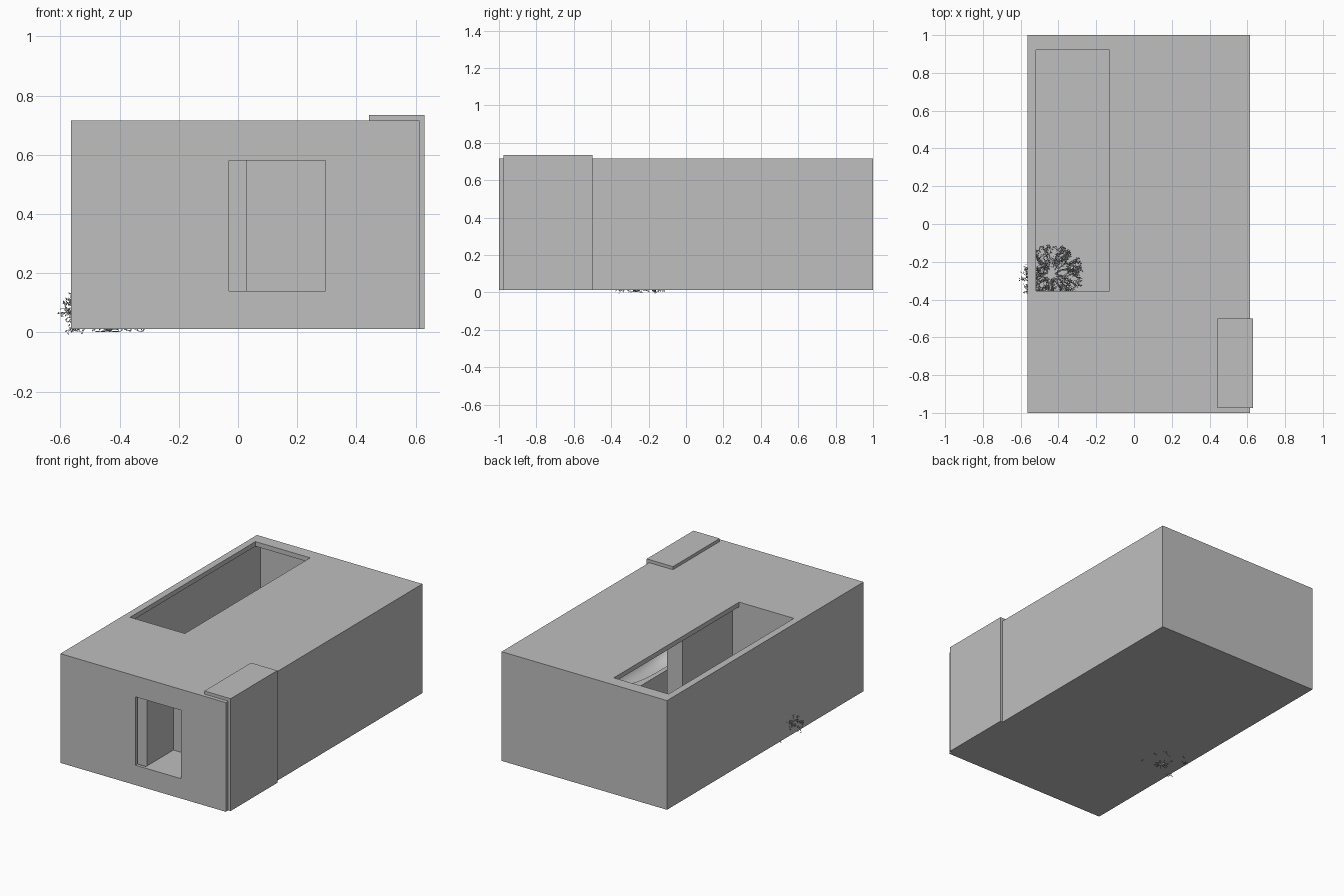
import bpy, bmesh, math, random
from mathutils import Vector

if "Cube" in bpy.data.objects:
    bpy.data.objects.remove(bpy.data.objects["Cube"], do_unlink=True)
random.seed(4)

GREY = (0.52, 0.52, 0.52, 1)
mat = bpy.data.materials.new("plain grey")
mat.use_nodes = True
mat.diffuse_color = GREY
mat.node_tree.nodes["Principled BSDF"].inputs["Base Color"].default_value = GREY


def make(name, bm):
    bmesh.ops.recalc_face_normals(bm, faces=bm.faces)
    mesh = bpy.data.meshes.new(name)
    bm.to_mesh(mesh)
    bm.free()
    mesh.materials.append(mat)
    obj = bpy.data.objects.new(name, mesh)
    bpy.context.scene.collection.objects.link(obj)
    return obj


def box(name, x, y, z):
    bm = bmesh.new()
    bmesh.ops.create_cube(bm, size=1)
    for v in bm.verts:
        v.co = [s[0] if c < 0 else s[1] for c, s in zip(v.co, (x, y, z))]
    return make(name, bm)


def cut(obj, *cutters):
    for cutter in cutters:
        cutter.hide_render = True
        mod = obj.modifiers.new("cut", "BOOLEAN")
        mod.operation, mod.solver, mod.object = "DIFFERENCE", "EXACT", cutter
        bpy.context.view_layer.objects.active = obj
        bpy.ops.object.modifier_apply(modifier=mod.name)
        bpy.data.objects.remove(cutter, do_unlink=True)


# Hollow house with a roof opening and a front window
shell = box("house_shell", (-.565, .613), (-1, 1), (.012, .715))
cut(shell,
    box("cavity_cutter", (-.525, .595), (-.98, .98), (.03, .685)),
    box("roof_cutter", (-.52, -.13), (-.355, .92), (.6, .8)),
    box("window_cutter", (-.03, .295), (-1.1, -.9), (.14, .58)))

# Interior walls and the raised floor of the front room
box("courtyard_side_wall", (-.08, .03), (-.97, .15), (.03, .685))
box("courtyard_front_wall", (-.525, -.08), (-.42, -.36), (.03, .685))
box("front_room_back_wall", (.03, .595), (-.7, -.66), (.03, .685))
box("front_room_floor", (.03, .595), (-.98, -.7), (.03, .139))

# Tub with a rounded, tapering basin
tub = box("tub", (.25, .595), (-.6, .2), (.03, .25))
bm = bmesh.new()
bmesh.ops.create_uvsphere(bm, u_segments=40, v_segments=20, radius=1)
for v in bm.verts:
    p = [math.copysign(abs(c) ** .6, c) for c in v.co]
    v.co = (.425 + .145 * p[0], -.2 + .36 * p[1], .25 + .16 * p[2])
cut(tub, make("basin_cutter", bm))
bpy.ops.object.select_all(action="DESELECT")
tub.select_set(True)
bpy.context.view_layer.objects.active = tub
bpy.ops.object.shade_smooth_by_angle(angle=math.radians(30))

# Cladding wrapped over the roof corner
box("roof_cladding", (.443, .63), (-.975, -.5), (.715, .735))
box("side_cladding", (.613, .63), (-.975, -.5), (.012, .715))

# Shrub of forking twigs with small leaves, rooted in the courtyard
ROOT = Vector((-.44, -.27, .005))
bm = bmesh.new()


def inside(p):
    return (-.63 < p.x < -.27 and -.39 < p.y < -.11 and 0 < p.z < .165)


def twig(a, b, r):
    axis = (b - a).normalized()
    u = axis.orthogonal().normalized()
    w = axis.cross(u)
    rings = []
    for p, rad in ((a, r), (b, r * .7)):
        rings.append([bm.verts.new(p + rad * (u * math.cos(t) + w * math.sin(t)))
                      for t in (0, 2 * math.pi / 3, 4 * math.pi / 3)])
    for i in range(3):
        j = (i + 1) % 3
        bm.faces.new((rings[0][i], rings[0][j], rings[1][j], rings[1][i]))


def leaf(p):
    d = Vector([random.uniform(-1, 1) for _ in range(3)]).normalized()
    side = d.orthogonal().normalized() * .003
    d = d * .011
    bm.faces.new([bm.verts.new(q) for q in (p, p + d / 2 + side, p + d, p + d / 2 - side)])


def grow(start, heading, length, r, depth):
    end = start + heading * length
    if not inside(end):
        return
    twig(start, end, r)
    if depth < 3:
        leaf(end)
        leaf((start + end) / 2)
    if depth:
        for _ in range(2):
            jitter = Vector([random.uniform(-.6, .6) for _ in range(3)])
            grow(end, (heading + jitter).normalized(), length * .85, r * .75, depth - 1)


for i in range(22):
    a = i * 2.4
    lift = random.uniform(.25, 1.3)
    grow(ROOT, Vector((math.cos(a), math.sin(a), lift)).normalized(), .045, .003, 5)

# Small roots just below the floor
for i in range(9):
    a = i * 2 * math.pi / 9
    p = ROOT + Vector((.045 * math.cos(a), .04 * math.sin(a), -.003))
    twig(ROOT, p, .002)
    leaf(p + Vector((0, 0, .008)))
make("shrub", bm)
